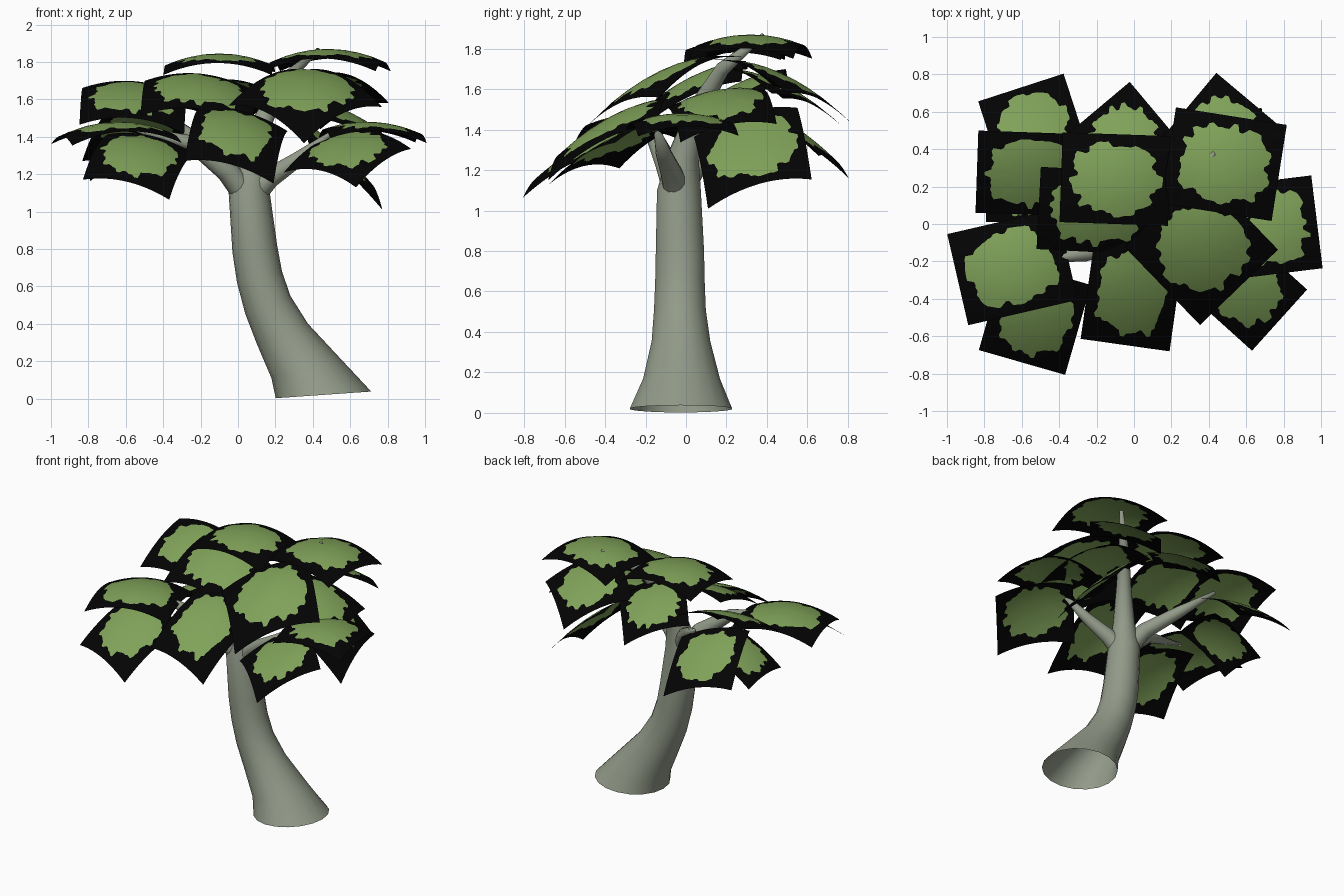
import bpy, bmesh, math, random
from mathutils import Vector

if "Cube" in bpy.data.objects:
    bpy.data.objects.remove(bpy.data.objects["Cube"])

random.seed(4)


def material(name, rgb):
    m = bpy.data.materials.new(name)
    m.diffuse_color = (*rgb, 1)
    m.use_nodes = True
    m.node_tree.nodes["Principled BSDF"].inputs["Base Color"].default_value = m.diffuse_color
    return m


BARK = material("grey bark", (0.29, 0.325, 0.25))
GREEN = material("leaf green", (0.215, 0.36, 0.10))
BLACK = material("leaf edge black", (0.001, 0.001, 0.001))


def finish(name, bm, mats):
    mesh = bpy.data.meshes.new(name)
    bm.to_mesh(mesh)
    bm.free()
    for m in mats:
        mesh.materials.append(m)
    for p in mesh.polygons:
        p.use_smooth = True
    ob = bpy.data.objects.new(name, mesh)
    bpy.context.collection.objects.link(ob)
    return ob


def tube(name, sections, tilts=(), sides=18):
    """Loft rings (x, y, z, radius); tilts fix the slope of the first rings."""
    bm = bmesh.new()
    pts = [Vector(s[:3]) for s in sections]
    rings = []
    for i, s in enumerate(sections):
        if i < len(tilts):
            t = math.radians(tilts[i])
            n = Vector((-math.sin(t), 0, math.cos(t)))
        else:
            n = (pts[min(i + 1, len(pts) - 1)] - pts[max(i - 1, 0)]).normalized()
        u = Vector((0, 1, 0)).cross(n).normalized()
        v = n.cross(u)
        rings.append([bm.verts.new(pts[i] + s[3] * (u * math.cos(a) + v * math.sin(a)))
                      for a in (2 * math.pi * k / sides for k in range(sides))])
    for r0, r1 in zip(rings, rings[1:]):
        for k in range(sides):
            j = (k + 1) % sides
            bm.faces.new((r0[k], r0[j], r1[j], r1[k]))
    bm.faces.new(rings[-1])
    return finish(name, bm, [BARK])


def leaf(name, cx, cy, cz, hx, hy, yaw, sx, sy, segs=72, dome=0.76):
    """Domed square card: ragged green blob inside a black border."""
    bm = bmesh.new()
    c, s = math.cos(math.radians(yaw)), math.sin(math.radians(yaw))

    def vert(u, v):
        x, y = u * hx * c - v * hy * s, u * hx * s + v * hy * c
        return bm.verts.new((cx + x, cy + y,
                             cz + sx * x + sy * y - dome * (x * x + y * y)))

    centre = vert(0, 0)
    rings = [[], [], [], []]
    step = 0.78
    for k in range(segs):
        a = 2 * math.pi * k / segs
        edge = 1 / max(abs(math.cos(a)), abs(math.sin(a)))
        if k % 2 == 0:
            step = random.uniform(0.7, 0.88)
        blob = step * edge ** 0.25
        for ring, r in zip(rings, (0.3, 0.55, blob, edge)):
            ring.append(vert(r * math.cos(a), r * math.sin(a)))
    for k in range(segs):
        j = (k + 1) % segs
        bm.faces.new((centre, rings[0][k], rings[0][j]))
        for i in range(3):
            f = bm.faces.new((rings[i][k], rings[i + 1][k], rings[i + 1][j], rings[i][j]))
            f.material_index = 1 if i == 2 else 0
    return finish(name, bm, [GREEN, BLACK])


# Leaning trunk, open at the flared foot, running up into the top limb
tube("trunk", [
    (0.457, -0.025, 0.02, 0.256), (0.365, -0.022, 0.16, 0.193),
    (0.238, -0.025, 0.345, 0.147), (0.16, -0.03, 0.5, 0.13),
    (0.115, -0.03, 0.65, 0.124), (0.09, -0.03, 0.8, 0.121),
    (0.06, -0.035, 1.1, 0.11), (0.08, -0.01, 1.28, 0.075),
    (0.14, 0.06, 1.5, 0.052), (0.24, 0.18, 1.7, 0.036),
    (0.43, 0.38, 1.865, 0.012)], tilts=(4, 15, 22, 22, 14, 8, 0))

# Side branches
tube("left_branch", [(0.05, -0.04, 1.08, 0.07), (-0.06, -0.09, 1.22, 0.06),
                     (-0.26, -0.16, 1.37, 0.04), (-0.58, -0.2, 1.45, 0.012)], sides=12)
tube("right_branch", [(0.07, -0.04, 1.08, 0.07), (0.17, -0.07, 1.18, 0.055),
                      (0.32, -0.11, 1.28, 0.04), (0.5, -0.15, 1.42, 0.012)], sides=12)
tube("back_branch", [(0.05, -0.03, 1.1, 0.07), (-0.04, 0.06, 1.24, 0.055),
                     (-0.2, 0.24, 1.37, 0.04), (-0.36, 0.42, 1.5, 0.012)], sides=12)

# Leaf cards: centre, half sizes, yaw, slope in x, slope in y
LEAVES = {
    "left": (-0.65, -0.23, 1.48, 0.30, 0.25, 13, 0.02, 0.02),
    "front_left": (-0.53, -0.50, 1.33, 0.24, 0.25, -16, -0.08, 0.53),
    "front": (-0.01, -0.38, 1.45, 0.24, 0.27, -8, -0.18, 0.55),
    "upper_front_right": (0.36, -0.13, 1.69, 0.29, 0.29, 44, 0.0, 0.48),
    "right": (0.72, -0.02, 1.48, 0.26, 0.25, 7, -0.05, 0.0),
    "front_right": (0.585, -0.34, 1.36, 0.22, 0.26, 48, 0.2, 0.45),
    "top_right": (0.48, 0.32, 1.87, 0.30, 0.26, -9, 0.0, 0.0),
    "back_right": (0.47, 0.47, 1.68, 0.24, 0.24, 50, 0.0, -0.45),
    "lower_right": (0.53, 0.33, 1.34, 0.20, 0.26, 10, -0.92, 0.12),
    "middle_right": (0.48, 0.17, 1.57, 0.29, 0.24, 8, -0.3, 0.15),
    "upper_left": (-0.56, 0.27, 1.635, 0.28, 0.22, -2, -0.07, 0.45),
    "lower_left": (-0.59, 0.20, 1.33, 0.20, 0.19, 0, 0.5, -0.05),
    "top_left": (-0.10, 0.24, 1.845, 0.29, 0.24, -2, 0.0, 0.03),
    "upper_front_left": (-0.21, 0.07, 1.68, 0.30, 0.22, -3, -0.08, 0.43),
    "back": (-0.05, 0.45, 1.64, 0.22, 0.22, 40, 0.0, -0.45),
    "back_left": (-0.54, 0.53, 1.42, 0.24, 0.21, 18, -0.03, -0.65),
}
for name, spec in LEAVES.items():
    leaf(name + "_leaf", *spec)
